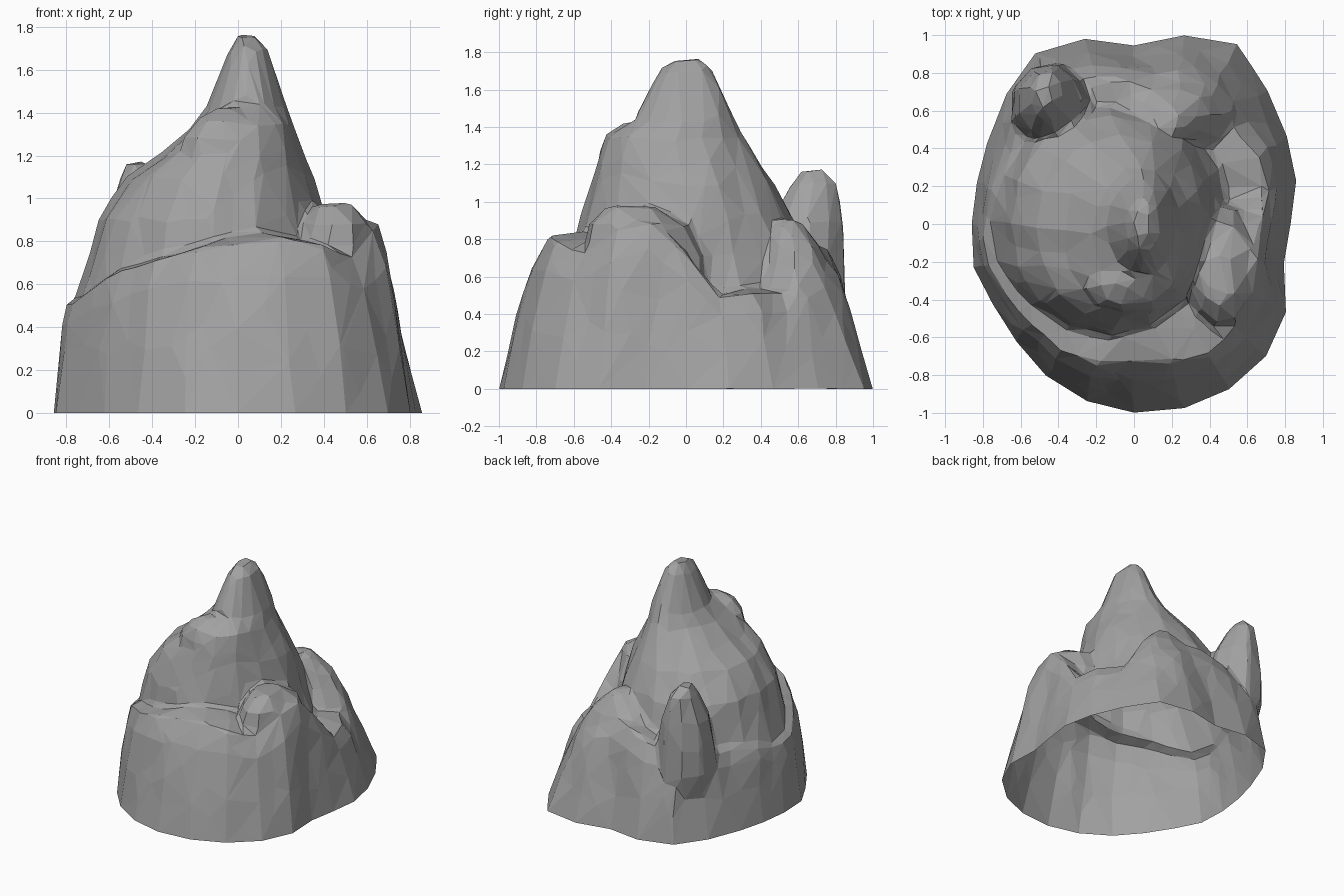
import bpy, bmesh, math
from mathutils import Vector, noise

if "Cube" in bpy.data.objects:
    bpy.data.objects.remove(bpy.data.objects["Cube"])

rock = bpy.data.materials.new("rock grey")
rock.use_nodes = True
GREY = (0.36, 0.36, 0.36, 1)
rock.diffuse_color = GREY
rock.node_tree.nodes["Principled BSDF"].inputs["Base Color"].default_value = GREY

# Foot outline, ledge radius and ledge height, every 15 degrees from +x
FOOT = [.83, .89, .935, 1.0, 1.1, 1.035, .945, 1.015, 1.045, .96, .89, .86,
        .86, .88, .86, .88, .93, .97, 1.0, 1.01, 1.01, .99, .93, .82]
LEDGE = [.67, .72, .75, .74, .74, .74, .74, .81, .90, .82, .76, .77,
         .79, .80, .78, .77, .78, .76, .73, .76, .80, .76, .73, .67]
HEIGHT = [.72, .49, .51, .52, .68, .76, .75, .68, .58, .60, .60, .57,
          .51, .52, .60, .68, .72, .76, .80, .81, .79, .71, .86, .89]


def skin(bm, rings):
    """Closed loft through rings of equal length."""
    rows = [[bm.verts.new(p) for p in ring] for ring in rings]
    n = len(rows[0])
    for a, b in zip(rows, rows[1:]):
        for i in range(n):
            j = (i + 1) % n
            bm.faces.new((a[i], a[j], b[j], b[i]))
    bm.faces.new(rows[0][::-1])
    bm.faces.new(rows[-1])


def mound(bm, levels, sides=14):
    """Stack of ovals, each given as z, x range and y range."""
    rings = []
    for z, x0, x1, y0, y1 in levels:
        ring = []
        for i in range(sides):
            a = math.tau * i / sides
            ring.append(((x0 + x1) / 2 + (x1 - x0) / 2 * math.cos(a),
                         (y0 + y1) / 2 + (y1 - y0) / 2 * math.sin(a), z))
        rings.append(ring)
    skin(bm, rings)


def base(bm):
    """Steep foot wall that rises to an uneven ledge."""
    def ring(toward_ledge, lift, shrink=1, drop=0):
        out = []
        for i, (f, l, h) in enumerate(zip(FOOT, LEDGE, HEIGHT)):
            a = math.tau * i / len(FOOT)
            r = (f + (l - f) * toward_ledge) * shrink
            out.append((r * math.cos(a), r * math.sin(a), h * lift - drop))
        return out
    skin(bm, [ring(-.08, 0, drop=.1), ring(0, 0), ring(.33, .43),
              ring(.66, .81), ring(1, 1), ring(1, 1.03, .75), ring(1, 1.03, .3)])


bm = bmesh.new()
base(bm)
# Main peak with a front shoulder
mound(bm, [(.2, -.77, .5, -.62, .70), (.55, -.76, .5, -.62, .68),
           (.9, -.66, .41, -.57, .58), (1.1, -.51, .35, -.51, .48),
           (1.2, -.36, .31, -.48, .41), (1.34, -.21, .26, -.43, .31),
           (1.42, -.15, .235, -.28, .27), (1.55, -.10, .195, -.22, .21),
           (1.70, -.04, .145, -.15, .135), (1.76, 0, .09, -.08, .08)], 16)
# Shoulder crag
mound(bm, [(1, -.28, .16, -.48, -.2), (1.28, -.25, .13, -.46, -.2),
           (1.37, -.18, .06, -.43, -.22), (1.42, -.1, .0, -.34, -.24)], 8)
# Back pinnacle
mound(bm, [(.1, -.60, -.18, .34, .80), (.5, -.66, -.19, .38, .86),
           (.9, -.62, -.27, .46, .84), (1.1, -.56, -.37, .56, .81),
           (1.17, -.52, -.43, .62, .74)], 9)
# Side ridge
mound(bm, [(.2, .2, .70, -.6, .16), (.7, .23, .66, -.56, .11),
           (.88, .29, .63, -.52, .02), (.97, .36, .53, -.43, -.16)], 11)
# Back bump
mound(bm, [(.2, -.2, .62, .3, .86), (.55, -.15, .53, .36, .80),
           (.76, -.08, .40, .42, .73), (.85, .06, .31, .46, .66),
           (.90, .13, .24, .49, .60)], 10)

mesh = bpy.data.meshes.new("mountain")
bm.to_mesh(mesh)
bm.free()
mountain = bpy.data.objects.new("mountain", mesh)
bpy.context.collection.objects.link(mountain)

# Fuse the masses into one skin
fuse = mountain.modifiers.new("fuse", "REMESH")
fuse.mode = "VOXEL"
fuse.voxel_size = .02
graph = bpy.context.evaluated_depsgraph_get()
fused = bpy.data.meshes.new_from_object(mountain.evaluated_get(graph))
mountain.modifiers.clear()

# Weather the skin with upright furrows, then cut it open at the ground
bm = bmesh.new()
bm.from_mesh(fused)
for _ in range(4):
    bmesh.ops.smooth_vert(bm, verts=bm.verts[:], factor=.5,
                          use_axis_x=True, use_axis_y=True, use_axis_z=True)
bm.normal_update()
offsets = []
for v in bm.verts:
    p = Vector((v.co.x * 5, v.co.y * 5, v.co.z * 2.2))
    fade = min(1, max(0, v.co.z) * 3)
    offsets.append(v.normal * noise.noise(p) * .02 * fade)
for v, o in zip(bm.verts, offsets):
    v.co += o
bmesh.ops.bisect_plane(bm, geom=bm.verts[:] + bm.edges[:] + bm.faces[:],
                       plane_co=(0, 0, 0), plane_no=(0, 0, 1), clear_inner=True)
bmesh.ops.triangulate(bm, faces=bm.faces[:])
for f in bm.faces:
    f.smooth = False
count = len(bm.faces)
bm.to_mesh(fused)
bm.free()
fused.materials.clear()
fused.materials.append(rock)
mountain.data = fused

# Broad flat facets
facets = mountain.modifiers.new("facets", "DECIMATE")
facets.ratio = 900 / count
